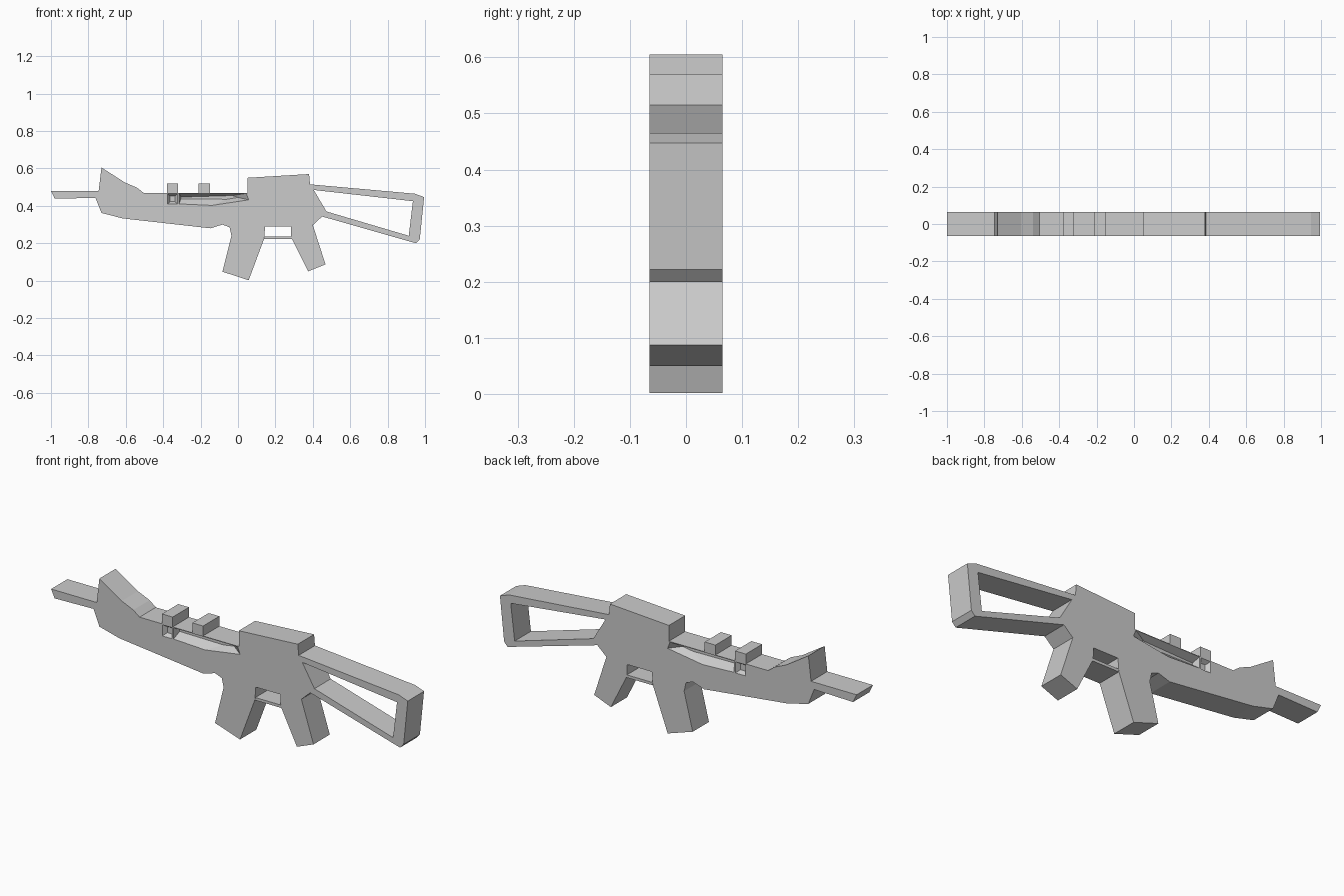
import bpy, bmesh

W = 0.065  # half thickness shared by every part


def loft(name, a, b, ya, yb):
    """Solid between profile a at y=ya and profile b at y=yb, points are (x, z)."""
    bm = bmesh.new()
    va = [bm.verts.new((x, ya, z)) for x, z in a]
    vb = [bm.verts.new((x, yb, z)) for x, z in b]
    bm.faces.new(va)
    bm.faces.new(vb[::-1])
    n = len(a)
    for i in range(n):
        j = (i + 1) % n
        bm.faces.new((va[i], vb[i], vb[j], va[j]))
    bmesh.ops.recalc_face_normals(bm, faces=bm.faces)
    me = bpy.data.meshes.new(name)
    bm.to_mesh(me)
    bm.free()
    ob = bpy.data.objects.new(name, me)
    bpy.context.collection.objects.link(ob)
    return ob


def slab(name, pts):
    return loft(name, pts, pts, -W, W)


def rect(x0, x1, z0, z1):
    return [(x0, z0), (x1, z0), (x1, z1), (x0, z1)]


# Body outline: barrel, front sight, receiver, grip and magazine
body = slab("body", [
    (-1.0, 0.48), (-0.745, 0.48), (-0.73, 0.605), (-0.605, 0.525),
    (-0.54, 0.497), (-0.505, 0.47), (0.05, 0.47), (0.05, 0.55),
    (0.38, 0.57), (0.385, 0.515), (0.405, 0.485), (0.473, 0.37),
    (0.45, 0.343), (0.40, 0.297), (0.468, 0.087), (0.375, 0.05),
    (0.285, 0.23), (0.283, 0.29), (0.145, 0.29), (0.14, 0.225),
    (0.057, 0.002), (-0.083, 0.048), (-0.035, 0.24), (-0.045, 0.285),
    (-0.083, 0.30), (-0.147, 0.28), (-0.617, 0.333), (-0.73, 0.362),
    (-0.762, 0.443), (-0.98, 0.438)])

# Skeleton stock
slab("stock", [
    (0.385, 0.515), (0.945, 0.465), (0.995, 0.447), (0.972, 0.222),
    (0.952, 0.20), (0.45, 0.343), (0.473, 0.37), (0.913, 0.24),
    (0.935, 0.425), (0.405, 0.485)])

# Trigger guard
slab("trigger_guard", [(0.14, 0.223), (0.288, 0.223), (0.285, 0.237), (0.143, 0.237)])

# Rail blocks
for i, x in enumerate((-0.35, -0.18)):
    slab(f"rail_block_{i + 1}", rect(x - 0.03, x + 0.03, 0.47, 0.52))

# Sloped recesses on both sides of the handguard
outer = [(-0.315, 0.467), (0.045, 0.467), (0.058, 0.432), (-0.14, 0.402), (-0.315, 0.41)]
inner = [(-0.305, 0.447), (-0.03, 0.455), (0.0, 0.445), (-0.06, 0.435), (-0.305, 0.438)]
box_out, box_in = rect(-0.378, -0.322, 0.409, 0.466), rect(-0.364, -0.336, 0.422, 0.453)
for s in (-1, 1):
    for a, b, depth in ((outer, inner, 0.035), (box_out, box_in, 0.02)):
        cut = loft("recess_cutter", a, b, s * (W + 0.0005), s * (W - depth))
        cut.hide_render = True
        mod = body.modifiers.new("recess", 'BOOLEAN')
        mod.operation = 'DIFFERENCE'
        mod.solver = 'EXACT'
        mod.object = cut
        bpy.context.view_layer.objects.active = body
        bpy.ops.object.modifier_apply(modifier=mod.name)
        bpy.data.objects.remove(cut)
